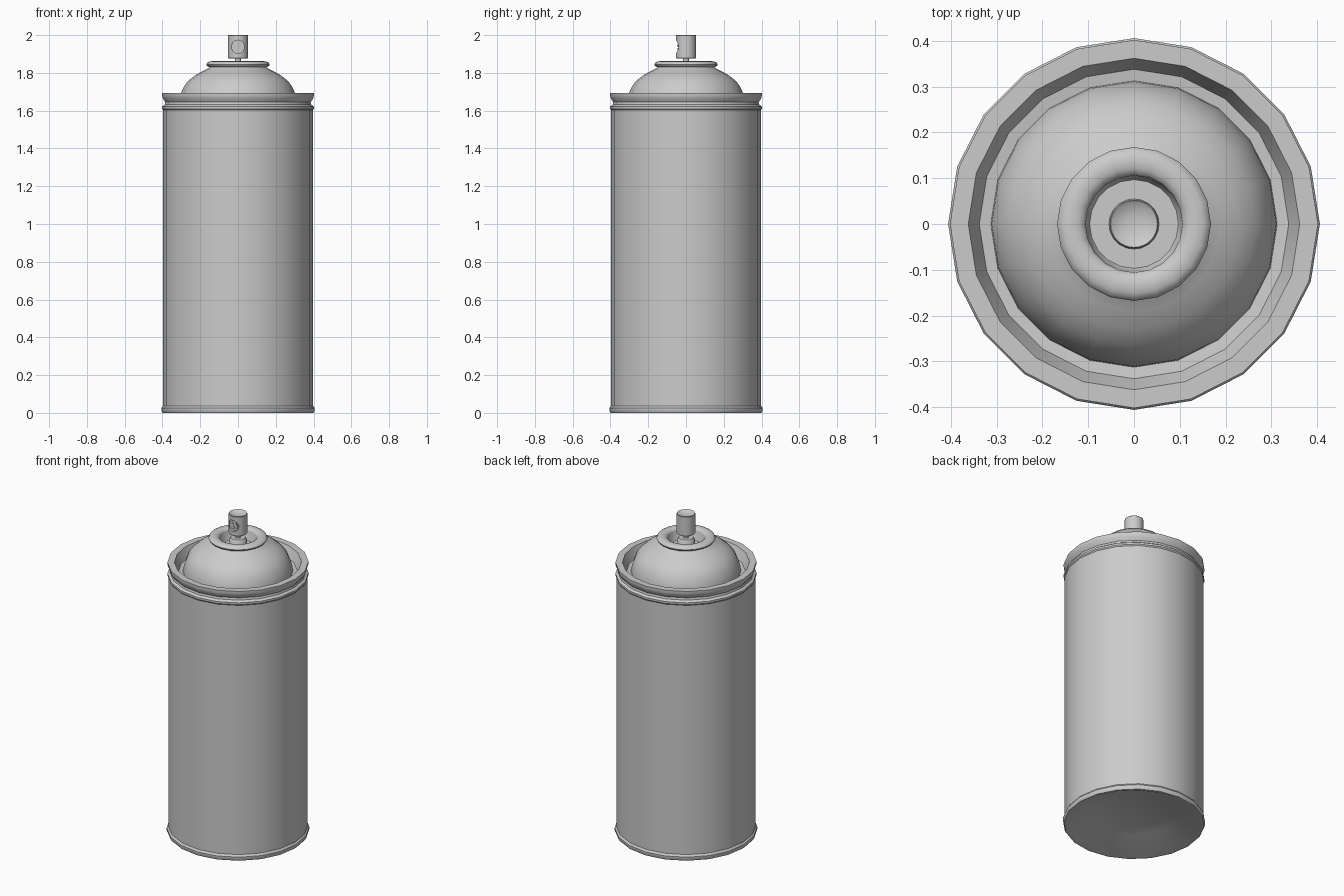
import bpy, bmesh, math

if "Cube" in bpy.data.objects:
    bpy.data.objects.remove(bpy.data.objects["Cube"])


def lathe(name, profile, sides, angle=35):
    """Revolve (radius, z) points around z; radius 0 closes the shape at the axis."""
    bm = bmesh.new()
    rings = []
    for r, z in profile:
        if r == 0:
            rings.append([bm.verts.new((0, 0, z))])
        else:
            rings.append([bm.verts.new((r * math.cos(2 * math.pi * i / sides),
                                        r * math.sin(2 * math.pi * i / sides), z))
                          for i in range(sides)])
    for a, b in zip(rings, rings[1:]):
        for i in range(sides):
            j = (i + 1) % sides
            if len(a) == 1:
                bm.faces.new((a[0], b[j], b[i]))
            elif len(b) == 1:
                bm.faces.new((a[i], a[j], b[0]))
            else:
                bm.faces.new((a[i], a[j], b[j], b[i]))
    mesh = bpy.data.meshes.new(name)
    bm.to_mesh(mesh)
    bm.free()
    ob = bpy.data.objects.new(name, mesh)
    bpy.context.collection.objects.link(ob)
    smooth(ob, angle)
    return ob


def smooth(ob, angle=35):
    bpy.ops.object.select_all(action='DESELECT')
    ob.select_set(True)
    bpy.context.view_layer.objects.active = ob
    bpy.ops.object.shade_smooth_by_angle(angle=math.radians(angle))


def rod_y(name, radius, x, z, y0, y1, sides=24):
    """Cylinder running along y."""
    bpy.ops.mesh.primitive_cylinder_add(vertices=sides, radius=radius, depth=y1 - y0,
                                        location=(x, (y0 + y1) / 2, z),
                                        rotation=(math.pi / 2, 0, 0))
    ob = bpy.context.object
    ob.name = name
    return ob


# can body: recessed bottom, base lip, wall, upper seam and open rim
lathe("can_body", [
    (0, 0.065), (0.24, 0.065), (0.385, 0.0), (0.40, 0.0), (0.406, 0.01),
    (0.406, 0.025), (0.397, 0.037), (0.397, 1.603), (0.402, 1.61), (0.402, 1.622),
    (0.388, 1.632), (0.385, 1.645), (0.398, 1.665), (0.402, 1.68), (0.402, 1.693),
    (0.362, 1.693), (0.338, 1.635), (0.30, 1.63)], 20)

# domed shoulder
lathe("dome", [
    (0.313, 1.63), (0.311, 1.66), (0.302, 1.693), (0.288, 1.725), (0.265, 1.757),
    (0.23, 1.785), (0.19, 1.808), (0.155, 1.825), (0.145, 1.835)], 20)

# rolled valve lip, well and central collar
lip = [(0.137 + 0.031 * math.cos(a), 1.845 + 0.017 * math.sin(a))
       for a in (math.radians(-90 + 30 * i) for i in range(10))]
lathe("valve_cup", lip + [
    (0.103, 1.80), (0.097, 1.79), (0.055, 1.79), (0.05, 1.835), (0.042, 1.848),
    (0, 1.848)], 20, 40)

# stem
lathe("valve_stem", [(0.016, 1.84), (0.016, 1.89)], 16)

# spray button with dished top
button = lathe("spray_button", [
    (0, 1.876), (0.05, 1.876), (0.053, 1.879), (0.053, 1.998), (0.051, 2.0),
    (0.040, 1.993), (0.02, 1.988), (0, 1.987)], 32)

# round recess on the front of the button
cutter = rod_y("recess_cutter", 0.035, 0, 1.938, -0.08, -0.036, 32)
cutter.hide_render = True
cut = button.modifiers.new("recess", 'BOOLEAN')
cut.operation = 'DIFFERENCE'
cut.solver = 'EXACT'
cut.object = cutter
bpy.context.view_layer.objects.active = button
bpy.ops.object.modifier_apply(modifier=cut.name)
bpy.data.objects.remove(cutter)
smooth(button)

# nozzle insert with three small jets
smooth(rod_y("nozzle_insert", 0.026, 0, 1.938, -0.040, -0.03))
for k in range(3):
    a = math.radians(-90 + 120 * k)
    smooth(rod_y(f"nozzle_jet_{k}", 0.008, 0.014 * math.cos(a),
                 1.938 + 0.014 * math.sin(a), -0.044, -0.035, 12))
